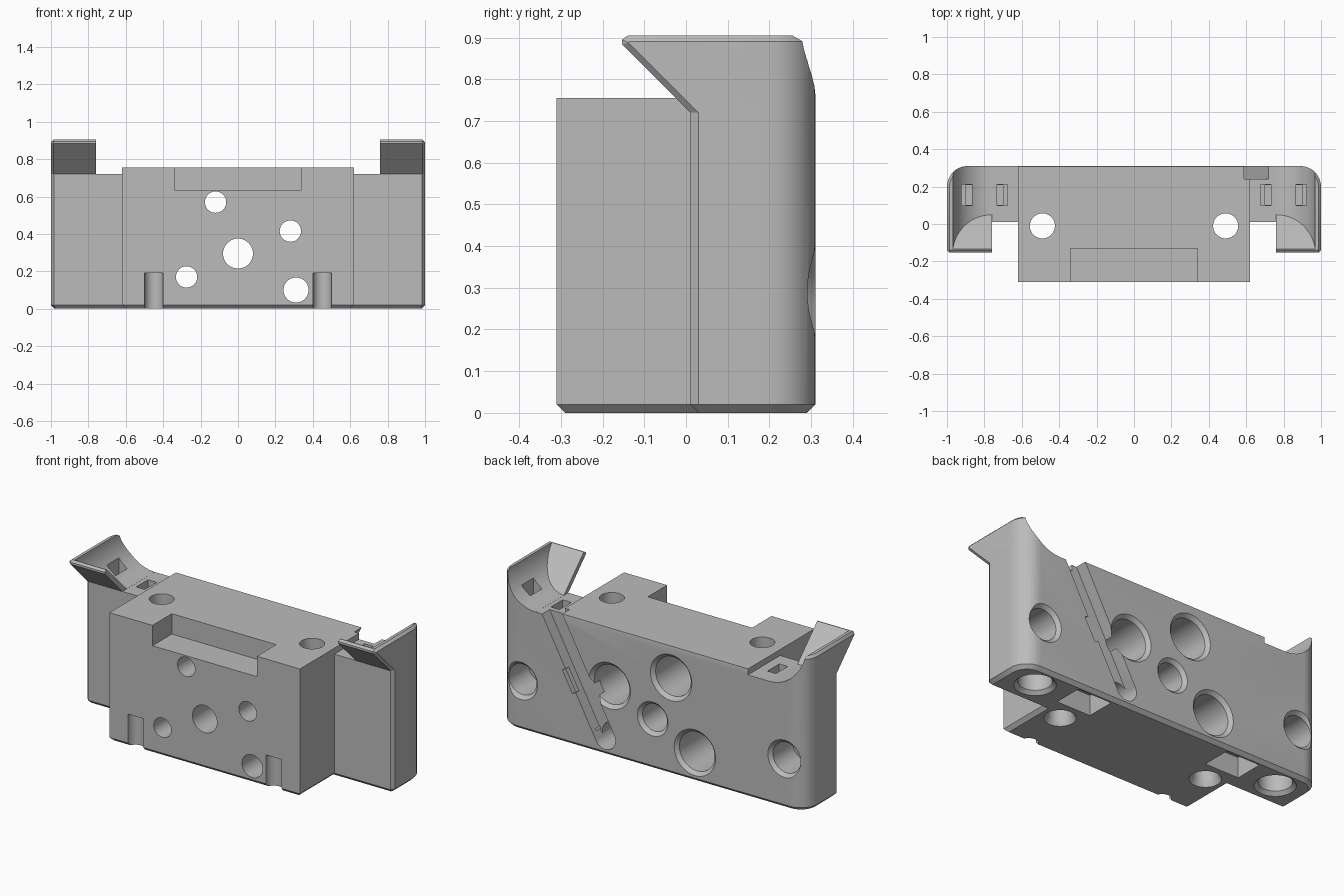
import bpy, bmesh, math
from mathutils import Matrix, Vector

cube = bpy.data.objects.get("Cube")
if cube:
    bpy.data.objects.remove(cube, do_unlink=True)

grey = bpy.data.materials.new("plain grey")
grey.use_nodes = True
grey.diffuse_color = (0.5, 0.5, 0.5, 1)
grey.node_tree.nodes["Principled BSDF"].inputs["Base Color"].default_value = (0.5, 0.5, 0.5, 1)

BACK, FRONT, TOP, FLOOR, RIM = 0.31, -0.31, 0.755, 0.72, 0.905
BLOCK, CORNER = 0.62, 0.11


def make(name, bm):
    bmesh.ops.recalc_face_normals(bm, faces=bm.faces[:])
    mesh = bpy.data.meshes.new(name)
    bm.to_mesh(mesh)
    bm.free()
    ob = bpy.data.objects.new(name, mesh)
    bpy.context.collection.objects.link(ob)
    return ob


def prism(points, a, b, place):
    """Extrude a 2D outline from a to b; place(u, v, w) gives the 3D point."""
    bm = bmesh.new()
    ends = [[bm.verts.new(place(u, v, w)) for u, v in points] for w in (a, b)]
    n = len(points)
    bm.faces.new(ends[0])
    bm.faces.new(ends[1])
    for i in range(n):
        j = (i + 1) % n
        bm.faces.new((ends[0][i], ends[0][j], ends[1][j], ends[1][i]))
    bmesh.ops.recalc_face_normals(bm, faces=bm.faces[:])
    return bm


def bevel(bm, test, offset, segments=1):
    edges = [e for e in bm.edges if test(*[v.co for v in e.verts])]
    bmesh.ops.bevel(bm, geom=edges, offset=offset, segments=segments,
                    profile=0.5, affect='EDGES')


def box(lo, hi, matrix=None):
    lo, hi = Vector(lo), Vector(hi)
    bm = bmesh.new()
    bmesh.ops.create_cube(bm, size=1)
    for v in bm.verts:
        v.co = (lo + hi) / 2 + Vector(c * d for c, d in zip(v.co, hi - lo))
    if matrix:
        bm.transform(matrix)
    return make("cutter", bm)


def bore(profile, matrix, sides=40):
    """Turned cutter from (radius, depth) rings."""
    bm = bmesh.new()
    rings = [[bm.verts.new((r * math.cos(math.tau * k / sides),
                            r * math.sin(math.tau * k / sides), d))
              for k in range(sides)] for r, d in profile]
    bm.faces.new(rings[0])
    bm.faces.new(rings[-1])
    for lower, upper in zip(rings, rings[1:]):
        for k in range(sides):
            j = (k + 1) % sides
            bm.faces.new((lower[k], lower[j], upper[j], upper[k]))
    bm.transform(matrix)
    return make("cutter", bm)


def from_back(x, z):
    return Matrix.Translation((x, BACK, z)) @ Matrix.Rotation(math.pi / 2, 4, 'X')


def rim(r):
    return [(r + 0.03, -0.01), (r, 0.02)]


def carve(ob, cutters):
    for c in cutters:
        m = ob.modifiers.new("cut", 'BOOLEAN')
        m.operation, m.solver, m.object = 'DIFFERENCE', 'EXACT', c
    graph = bpy.context.evaluated_depsgraph_get()
    mesh = bpy.data.meshes.new_from_object(ob.evaluated_get(graph))
    ob.modifiers.clear()
    ob.data = mesh


def finish(ob):
    ob.data.materials.clear()
    ob.data.materials.append(grey)
    bpy.ops.object.select_all(action='DESELECT')
    ob.select_set(True)
    bpy.context.view_layer.objects.active = ob
    bpy.ops.object.shade_smooth_by_angle()


# Body: T-shaped footprint with rounded back corners
half = [(BLOCK, FRONT), (BLOCK, 0.01), (0.985, 0.01), (1, 0.03)]
for k in range(9):
    t = math.pi / 2 * k / 8
    half.append((1 - CORNER + CORNER * math.cos(t), BACK - CORNER + CORNER * math.sin(t)))
outline = half + [(-x, y) for x, y in reversed(half)]
bm = prism(outline, 0, TOP, lambda u, v, w: (u, v, w))
bevel(bm, lambda a, b: a.z < 0.001 and b.z < 0.001, 0.02)
bevel(bm, lambda a, b: min(a.z, b.z) > TOP - 0.001 and min(a.y, b.y) > BACK - 0.001, 0.015)
body = make("body", bm)

cuts, slots, scoops = [], [], []

# Front pocket and lowered shoulders
cuts.append(box((-0.34, -0.5, 0.635), (0.34, -0.13, 1)))
for s in (-1, 1):
    xs = sorted((s * BLOCK, s * 1.2))
    cuts.append(box((xs[0], -0.5, FLOOR), (xs[1], 0.5, 1)))

# Holes running front to back
for x, z in ((-0.12, 0.57), (0.28, 0.415), (-0.275, 0.17)):
    cuts.append(bore(rim(0.115) + [(0.115, 0.35), (0.057, 0.35), (0.057, 0.8)], from_back(x, z)))
cuts.append(bore(rim(0.08) + [(0.08, 0.8)], from_back(0, 0.295)))
cuts.append(bore([(0.067, -0.1), (0.067, 0.8)], from_back(0.31, 0.1)))

# Slanted groove on the back with a wider middle
tilt = Matrix.Translation((0.31, BACK, 0.1)) @ Matrix.Rotation(math.atan2(0.346, 0.64), 4, 'Y')
cuts.append(box((-0.066, -0.07, 0), (0.066, 0.1, 0.9), tilt))
cuts.append(box((-0.05, -0.03, 0.28), (0.09, 0.1, 0.42), tilt))

for s in (-1, 1):
    # Blind back hole, vertical hole, bottom socket, bottom pocket, front notch
    cuts.append(bore(rim(0.09) + [(0.09, 0.2)], from_back(s * 0.86, 0.29)))
    cuts.append(bore([(0.09, -0.01), (0.067, 0.03), (0.067, 1)],
                     Matrix.Translation((s * 0.49, -0.01, 0))))
    cuts.append(bore(rim(0.09) + [(0.09, 0.14)], Matrix.Translation((s * 0.81, 0.17, 0))))
    cuts.append(box((s * 0.5 - 0.11, 0.11, -0.1), (s * 0.5 + 0.11, 0.28, 0.12)))
    cuts.append(bore([(0.05, -0.1), (0.05, 0.19)], Matrix.Translation((s * 0.45, FRONT, 0))))
    # Strap slots joined by a channel
    for x in (0.705, 0.895):
        slots.append(box((s * x - 0.028, 0.1, 0.6), (s * x + 0.028, 0.21, 0.88)))
    slots.append(box((s * 0.8 - 0.1, 0.101, 0.59), (s * 0.8 + 0.1, 0.209, 0.65)))

carve(body, cuts + slots)
finish(body)

# Flared wings: slanted front lip and scooped inside
side = [(0.01, FLOOR), (-0.153, 0.883), (-0.153, 0.895), (-0.14, RIM), (BACK, RIM), (BACK, FLOOR)]
arc = [(0.7, 1.1), (0.7, 0.7205)]
for k in range(17):
    t = math.pi / 2 * k / 16
    arc.append((0.76 + 0.21 * math.sin(t), 0.9305 - 0.21 * math.cos(t)))
arc.append((0.97, 1.1))

for s, label in ((1, "left_wing"), (-1, "right_wing")):
    bm = prism(side, 0.76, 1, lambda u, v, w: (w, u, v))
    bevel(bm, lambda a, b: min(a.x, b.x) > 0.999 and min(a.y, b.y) > BACK - 0.001, CORNER, 8)
    bevel(bm, lambda a, b: min(a.x, b.x) > 0.88 and max(a.z, b.z) > FLOOR + 0.01
          and not (abs(a.z - b.z) > 0.1 and min(a.y, b.y) > 0.1)
          and (max(a.x, b.x) < 0.999 or min(a.x, b.x) > 0.95), 0.014)
    bm.transform(Matrix.Diagonal((s, 1, 1, 1)))
    wing = make(label, bm)

    bm = prism(arc, -1, 0.5, lambda u, v, w: (s * u, w, v))
    for v in bm.verts:
        if v.co.y < 0:
            v.co.y = 0.77 - v.co.z
    scoop = make("cutter", bm)
    scoops.append(scoop)
    carve(wing, [scoop] + slots)
    finish(wing)

for c in cuts + slots + scoops:
    bpy.data.objects.remove(c, do_unlink=True)
